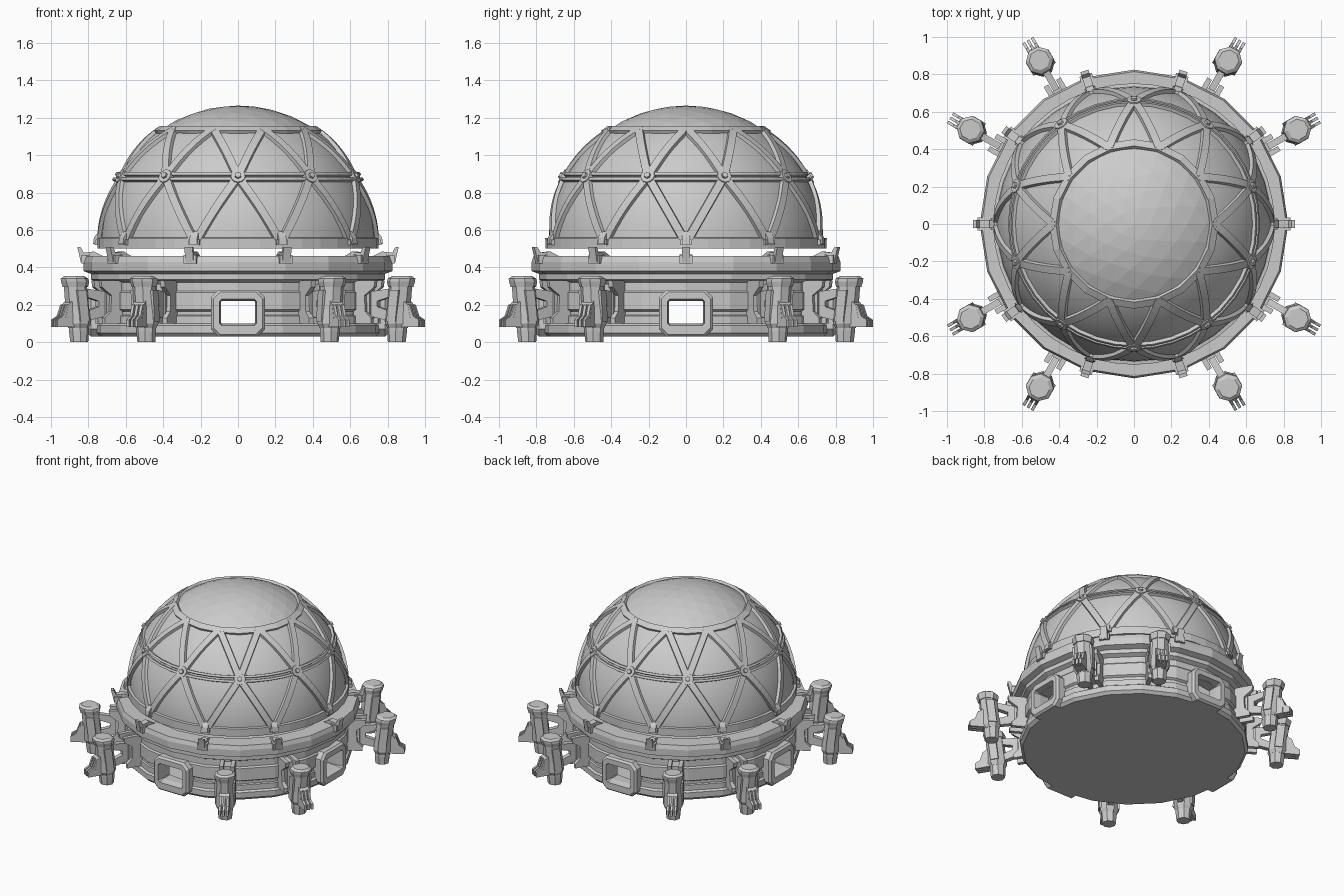
import bpy, bmesh, math
from math import sin, cos, pi, radians
from mathutils import Vector, Matrix

cube = bpy.data.objects.get("Cube")
if cube:
    bpy.data.objects.remove(cube, do_unlink=True)

grey = bpy.data.materials.new("plain_grey")
grey.use_nodes = True
COLOUR = (0.6, 0.6, 0.6, 1)
grey.diffuse_color = COLOUR
for node in grey.node_tree.nodes:
    if node.type == 'BSDF_PRINCIPLED':
        node.inputs["Base Color"].default_value = COLOUR

CENTRE = Vector((0, 0, 0.53))   # dome centre
R_SKIN, R_RIB = 0.735, 0.753    # panel and rib radii
SIDES = 20


def loft(bm, loops, ring=False, section=True):
    """Bridge loops of points; ring joins last to first, section closes each loop."""
    rows = [[bm.verts.new(p) for p in loop] for loop in loops]
    n, m = len(rows), len(rows[0])
    for i in range(n if ring else n - 1):
        a, b = rows[i], rows[(i + 1) % n]
        for j in range(m if section else m - 1):
            k = (j + 1) % m
            bm.faces.new((a[j], a[k], b[k], b[j]))
    if not ring and section:
        bm.faces.new(rows[0])
        bm.faces.new(rows[-1])


def revolve(bm, profile, sides, section=True):
    loops = [[(r * cos(a), r * sin(a), z) for r, z in profile]
             for a in (2 * pi * i / sides for i in range(sides))]
    loft(bm, loops, True, section)


def plate(bm, profile, width, y=0):
    """Side profile (outward, up) extruded across the radial direction."""
    loft(bm, [[(x, y + s * width / 2, z) for x, z in profile] for s in (-1, 1)])


def column(bm, rings, sides=8):
    """Upright column from rings of (outward offset, height, radius)."""
    turns = [2 * pi * (i + 0.5) / sides for i in range(sides)]
    loft(bm, [[(x + r * cos(t), r * sin(t), z) for t in turns] for x, z, r in rings])


def finish(bm, name, smooth=False):
    bmesh.ops.remove_doubles(bm, verts=bm.verts, dist=0.0001)
    bmesh.ops.recalc_face_normals(bm, faces=bm.faces)
    mesh = bpy.data.meshes.new(name)
    bm.to_mesh(mesh)
    bm.free()
    mesh.materials.append(grey)
    for poly in mesh.polygons:
        poly.use_smooth = smooth
    obj = bpy.data.objects.new(name, mesh)
    bpy.context.collection.objects.link(obj)
    return obj


def repeat(obj, angles):
    """Place linked copies of a radial part at the given angles."""
    obj.rotation_euler.z = radians(angles[0])
    for a in angles[1:]:
        copy = obj.copy()
        copy.rotation_euler.z = radians(a)
        bpy.context.collection.objects.link(copy)


def on_dome(azimuth, elevation, radius=1.0):
    a, e = radians(azimuth), radians(elevation)
    return Vector((cos(a) * cos(e), sin(a) * cos(e), sin(e))) * radius


def arc_profile(points):
    """Profile points from (elevation, radius) on the dome."""
    return [(r * cos(radians(e)), CENTRE.z + r * sin(radians(e))) for e, r in points]


# Base: hollow drum with floor, grooves and top flange
bm = bmesh.new()
revolve(bm, [(0, .03), (.755, .03), (.775, .05), (.775, .09), (.76, .1), (.76, .14),
             (.75, .145), (.75, .165), (.765, .175), (.765, .265), (.755, .275),
             (.755, .32), (.785, .335), (.785, .365), (.825, .38), (.825, .43),
             (.815, .46), (.7, .46), (.69, .4), (.69, .07), (0, .07)], SIDES)
base = finish(bm, "base_drum")

# Cut the straight passages between opposite windows
for size in ((2, .19, .12), (.19, 2, .12)):
    bm = bmesh.new()
    bmesh.ops.create_cube(bm, size=1)
    bmesh.ops.scale(bm, vec=size, verts=bm.verts)
    bmesh.ops.translate(bm, vec=(0, 0, .16), verts=bm.verts)
    cutter = finish(bm, "window_cutter")
    cutter.hide_render = True
    cut = base.modifiers.new("window_cut", 'BOOLEAN')
    cut.operation = 'DIFFERENCE'
    cut.object = cutter
    bpy.context.view_layer.objects.active = base
    bpy.ops.object.modifier_apply(modifier=cut.name)
    bpy.data.objects.remove(cutter, do_unlink=True)

# Window frames: chamfered rectangles stepping out and sloping into the opening
bm = bmesh.new()


def frame_loop(x, half, low, high, c):
    pts = [(half, low + c), (half, high - c), (half - c, high), (c - half, high),
           (-half, high - c), (-half, low + c), (c - half, low), (half - c, low)]
    return [(x, y, z) for y, z in pts]


loft(bm, [frame_loop(.7, .145, .03, .28, .04), frame_loop(.785, .145, .03, .28, .04),
          frame_loop(.8, .132, .042, .268, .036), frame_loop(.8, .1, .09, .23, .012),
          frame_loop(.75, .092, .1, .22, .004), frame_loop(.69, .092, .1, .22, .004)], ring=True)
repeat(finish(bm, "window_frame"), [0, 90, 180, 270])

# Dome skin
bm = bmesh.new()
revolve(bm, arc_profile([(-2 + i * 58 / 14, R_SKIN) for i in range(15)]), 40, section=False)
finish(bm, "dome_skin", smooth=True)

# Faceted crown cap
bm = bmesh.new()
bmesh.ops.create_icosphere(bm, subdivisions=4, radius=R_SKIN, matrix=Matrix.Translation(CENTRE))
bmesh.ops.bisect_plane(bm, geom=bm.verts[:] + bm.edges[:] + bm.faces[:],
                       plane_co=(0, 0, 1.135), plane_no=(0, 0, 1), clear_inner=True)
finish(bm, "dome_cap")

# Horizontal rings: rim, grooved middle and crown
LOW, MID, HIGH = 0, 28.4, 55
bm = bmesh.new()
revolve(bm, arc_profile([(-2.3, .72), (-2.3, R_RIB), (2, R_RIB), (2.5, .72)]), 40)
finish(bm, "dome_rim")
bm = bmesh.new()
section = [(-2.1, .72), (-1.8, R_RIB), (-.6, R_RIB), (-.4, .738)]
revolve(bm, arc_profile([(MID + e, r) for e, r in section]
                        + [(MID - e, r) for e, r in reversed(section)]), 40)
finish(bm, "dome_middle_ring")
bm = bmesh.new()
revolve(bm, arc_profile([(52.6, .72), (53, R_RIB), (56.3, R_RIB), (56.7, .72)]), SIDES)
finish(bm, "dome_crown_ring")


# Diagonal ribs following great circles between the node rings
def rib(bm, start, end, steps=10, half=.021):
    side = start.cross(end).normalized()
    angle = start.angle(end)
    loops = []
    for i in range(steps + 1):
        d = Matrix.Rotation(angle * i / steps, 3, side) @ start
        loops.append([CENTRE + d * r + side * w for r, w in
                      ((.72, -half - .006), (R_RIB, -half), (R_RIB, half), (.72, half + .006))])
    loft(bm, loops)


nodes = [18 + 36 * i for i in range(10)]
bm = bmesh.new()
for az in nodes:
    for turn in (-18, 18):
        rib(bm, on_dome(az, MID), on_dome(az + turn, LOW))
        rib(bm, on_dome(az, MID), on_dome(az + turn, HIGH))
finish(bm, "dome_diagonal_ribs")

# Round node plates with hexagonal bolts
bm = bmesh.new()
for az in nodes:
    d = on_dome(az, MID)
    spin = d.to_track_quat('Z', 'Y').to_matrix().to_4x4()
    for sides, radius, depth, height in ((12, .043, .03, .743), (6, .019, .02, .76)):
        bmesh.ops.create_cone(bm, cap_ends=True, segments=sides, radius1=radius,
                              radius2=radius * .9, depth=depth,
                              matrix=Matrix.Translation(CENTRE + d * height) @ spin)
finish(bm, "dome_node_bolts")

# Clamps holding the dome over the flange
bm = bmesh.new()
plate(bm, [(.79, .425), (.84, .425), (.85, .47), (.86, .51), (.842, .51),
           (.825, .478), (.77, .485), (.72, .46), (.79, .455)], .045)
plate(bm, [(.79, .42), (.838, .42), (.838, .465), (.79, .468)], .07)
plate(bm, [(.72, .525), (.775, .525), (.77, .56), (.745, .592), (.72, .592)], .042)
plate(bm, [(.72, .52), (.768, .52), (.762, .55), (.72, .55)], .06)
repeat(finish(bm, "dome_clamp"), [36 * i for i in range(10)])

# Landing pods around the drum
pod_angles = [q + a for q in (0, 90, 180, 270) for a in (30, 60)]

bm = bmesh.new()
column(bm, [(.98, 0, .048), (.982, .06, .054), (.984, .1, .054)])
column(bm, [(.984, .075, .055), (.986, .1, .068), (.992, .18, .064), (1.005, .31, .062)])
column(bm, [(1.004, .295, .068), (1.006, .325, .076), (1.01, .34, .074), (1.012, .353, .055)])
for y in (-.058, .058):   # raised side strips
    plate(bm, [(.955, .11), (1.01, .11), (1.03, .28), (.975, .28)], .022, y)
repeat(finish(bm, "pod_body"), pod_angles)

bm = bmesh.new()
plate(bm, [(1.02, .08), (1.085, .08), (1.085, .125), (1.068, .2), (1.04, .225)], .07)
for y in (-.026, 0, .026):
    plate(bm, [(1.03, .08), (1.135, .08), (1.135, .12), (1.1, .14), (1.078, .2), (1.03, .21)],
          .016, y)
repeat(finish(bm, "pod_outer_fins"), pod_angles)

bm = bmesh.new()
for y in (-.038, .038):   # bracket cheeks with top and bottom claws
    plate(bm, [(.73, .1), (.85, .1), (.85, .13), (.815, .165), (.81, .25), (.87, .295),
               (.875, .33), (.73, .33)], .028, y)
plate(bm, [(.73, .13), (.83, .13), (.83, .31), (.73, .31)], .06)
plate(bm, [(.82, .14), (.96, .11), (.96, .16), (.87, .19), (.87, .22), (.97, .25),
           (.97, .29), (.82, .27)], .036)
repeat(finish(bm, "pod_bracket"), pod_angles)
